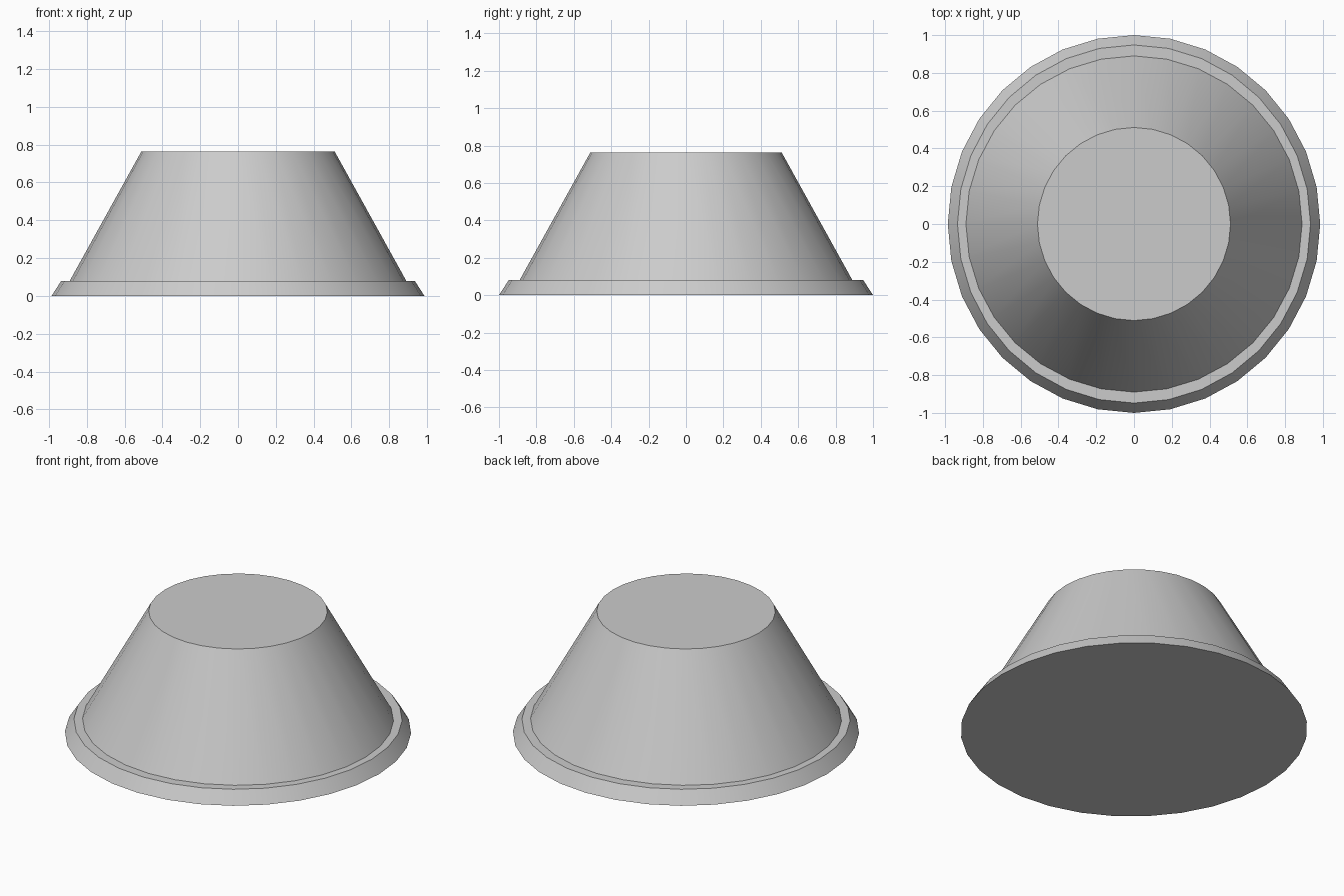
import bpy
import math

if "Cube" in bpy.data.objects:
    bpy.data.objects.remove(bpy.data.objects["Cube"])

SIDES = 32


def frustum(name, z0, z1, r0, r1, x_scale=1.0):
    """Closed truncated cone with smooth sides and sharp rims."""
    bpy.ops.mesh.primitive_cone_add(
        vertices=SIDES, radius1=r0, radius2=r1, depth=z1 - z0,
        end_fill_type='NGON', location=(0, 0, (z0 + z1) / 2))
    obj = bpy.context.object
    obj.name = name
    obj.scale.x = x_scale
    bpy.ops.object.transform_apply(location=True, rotation=False, scale=True)
    bpy.ops.object.shade_smooth_by_angle(angle=math.radians(30))
    return obj


# Low bevelled flange, very slightly narrower in x
frustum("base_flange", 0.0, 0.08, 1.0, 0.948, x_scale=0.986)

# Tapered body, sunk slightly into the flange along its own slope
frustum("tapered_body", 0.04, 0.764, 0.912, 0.511)
